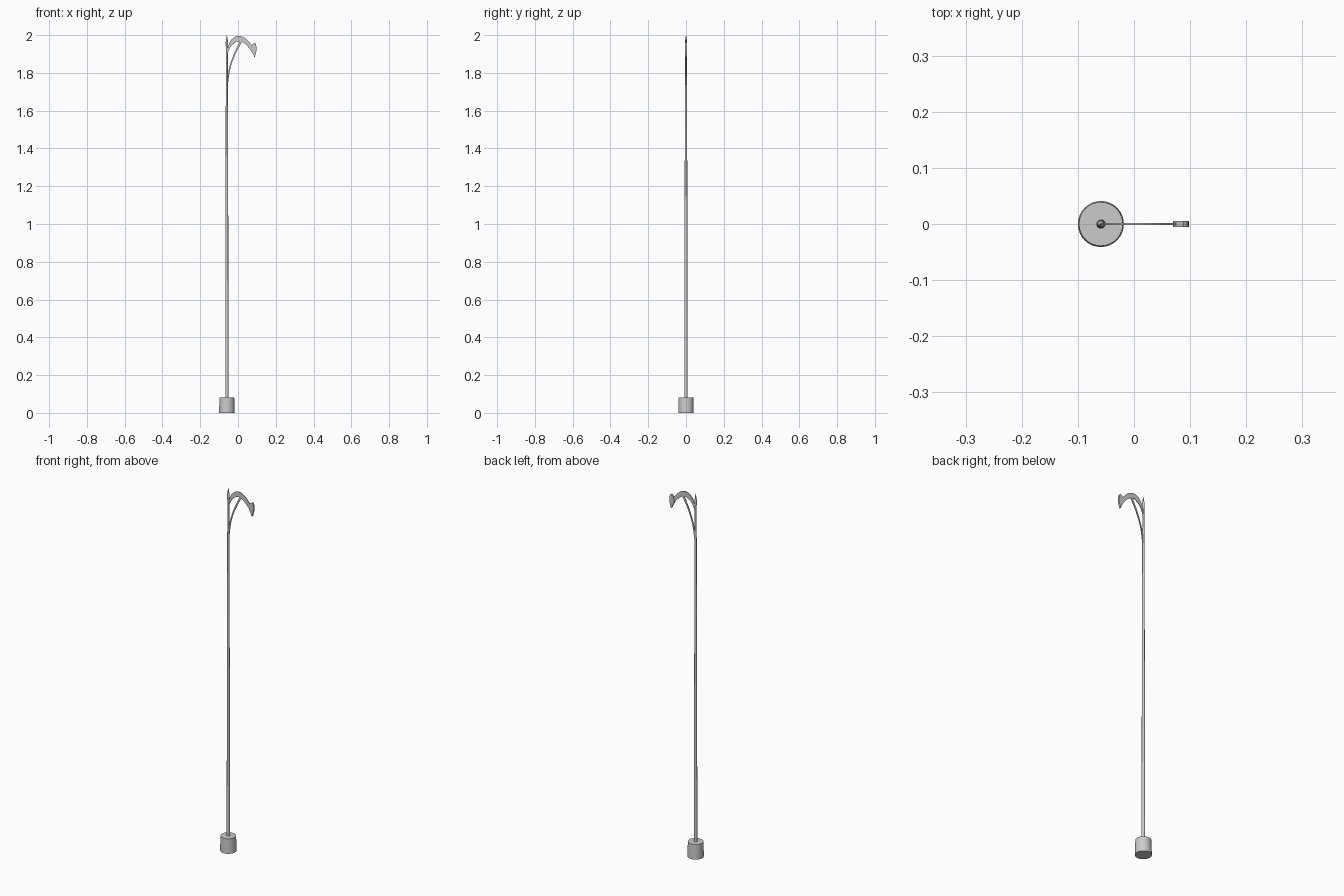
import bpy, bmesh, math
from mathutils import Vector

if "Cube" in bpy.data.objects:
    bpy.data.objects.remove(bpy.data.objects["Cube"])

POLE_X = -0.059


def finish(name, bm, angle=35):
    bmesh.ops.recalc_face_normals(bm, faces=bm.faces)
    me = bpy.data.meshes.new(name)
    bm.to_mesh(me)
    bm.free()
    ob = bpy.data.objects.new(name, me)
    bpy.context.collection.objects.link(ob)
    bpy.ops.object.select_all(action='DESELECT')
    ob.select_set(True)
    bpy.context.view_layer.objects.active = ob
    bpy.ops.object.shade_smooth_by_angle(angle=math.radians(angle))
    return ob


def lathe(name, profile, sides):
    """Revolve (radius, z) points about the pole axis."""
    bm = bmesh.new()
    rings = []
    for r, z in profile:
        rings.append([bm.verts.new((POLE_X + r * math.cos(2 * math.pi * i / sides),
                                    r * math.sin(2 * math.pi * i / sides), z))
                      for i in range(sides)])
    for a, b in zip(rings, rings[1:]):
        for i in range(sides):
            j = (i + 1) % sides
            bm.faces.new((a[i], a[j], b[j], b[i]))
    bm.faces.new(rings[0][::-1])
    bm.faces.new(rings[-1])
    return finish(name, bm)


def smooth_path(pts, steps=5):
    """Catmull-Rom interpolation through 2D points."""
    p = [Vector(q) for q in pts]
    p = [2 * p[0] - p[1]] + p + [2 * p[-1] - p[-2]]
    out = []
    for a, b, c, d in zip(p, p[1:], p[2:], p[3:]):
        for k in range(steps):
            t = k / steps
            out.append(0.5 * (2 * b + (c - a) * t + (2 * a - 5 * b + 4 * c - d) * t * t
                              + (3 * b - a - 3 * c + d) * t ** 3))
    out.append(p[-2])
    return out


def strip(name, outer, inner, half_y):
    """Flat plate between two (x, z) edges, extruded both ways in y."""
    bm = bmesh.new()
    rows = [[bm.verts.new((q.x, y, q.y)) for q, y in
             ((o, -half_y), (o, half_y), (n, half_y), (n, -half_y))]
            for o, n in zip(smooth_path(outer), smooth_path(inner))]
    for a, b in zip(rows, rows[1:]):
        for i in range(4):
            j = (i + 1) % 4
            bm.faces.new((a[i], a[j], b[j], b[i]))
    bm.faces.new(rows[0])
    bm.faces.new(rows[-1])
    return finish(name, bm)


# Round foot and tapering pole with pointed finial
lathe("base", [(0.041, 0), (0.041, 0.012), (0.039, 0.082)], 32)
lathe("pole", [(0.0085, 0.07), (0.0075, 1.0), (0.0055, 1.76), (0.005, 1.93)], 16)
lathe("finial", [(0.005, 1.93), (0.0065, 1.95), (0.006, 1.965), (0.0005, 2.0)], 16)

# Crescent arm
strip("arm",
      [(-0.057, 1.925), (-0.047, 1.956), (-0.028, 1.983), (0.003, 1.996), (0.04, 1.982), (0.078, 1.942)],
      [(-0.057, 1.893), (-0.048, 1.92), (-0.032, 1.947), (0.0, 1.967), (0.035, 1.955), (0.072, 1.915)],
      0.002)

# Curved brace from pole to arm
strip("brace",
      [(-0.057, 1.765), (-0.046, 1.83), (-0.022, 1.9), (0.012, 1.972)],
      [(-0.054, 1.735), (-0.040, 1.825), (-0.013, 1.9), (0.022, 1.966)],
      0.002)

# Drop-shaped lamp head
strip("lamp_head",
      [(0.088, 1.960), (0.095, 1.952), (0.098, 1.925), (0.095, 1.905), (0.089, 1.884)],
      [(0.078, 1.952), (0.071, 1.938), (0.070, 1.918), (0.080, 1.899), (0.086, 1.884)],
      0.005)
